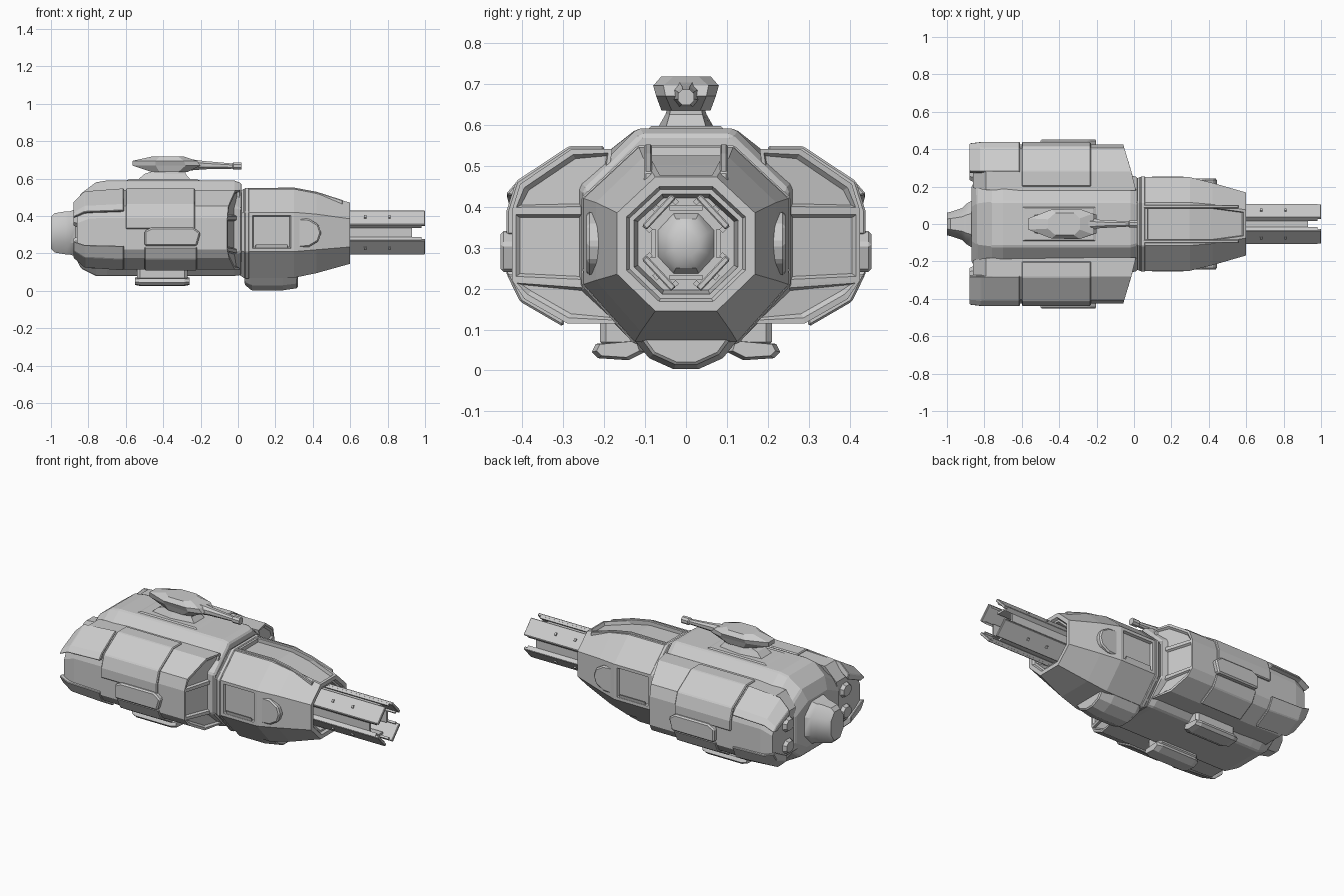
import bpy, bmesh, math
from mathutils import Matrix, Vector


def finish(name, bm, bevel=0.0, smooth=None):
    bmesh.ops.recalc_face_normals(bm, faces=bm.faces[:])
    me = bpy.data.meshes.new(name)
    bm.to_mesh(me)
    bm.free()
    ob = bpy.data.objects.new(name, me)
    bpy.context.collection.objects.link(ob)
    if bevel:
        m = ob.modifiers.new("bevel", 'BEVEL')
        m.width, m.segments, m.limit_method = bevel, 1, 'ANGLE'
    if smooth:
        bpy.context.view_layer.objects.active = ob
        ob.select_set(True)
        bpy.ops.object.shade_smooth_by_angle(angle=math.radians(smooth))
        ob.select_set(False)
    return ob


def loft_bm(sections, start=True, end=True):
    """Skin a list of closed rings of 3D points; returns bmesh and vertex rings."""
    bm = bmesh.new()
    rings = [[bm.verts.new(p) for p in s] for s in sections]
    n = len(rings[0])
    for a, b in zip(rings, rings[1:]):
        for i in range(n):
            bm.faces.new((a[i], a[(i + 1) % n], b[(i + 1) % n], b[i]))
    if start:
        bm.faces.new(rings[0][::-1])
    if end:
        bm.faces.new(rings[-1])
    return bm, rings


def sym(x, half):
    """Ring at x from a half profile (y, z), mirrored across y."""
    return [(x, y, z) for y, z in half] + [(x, -y, z) for y, z in reversed(half)]


def ring(x, pts, s=1, ky=1.0, kz=1.0, c=(0.3, 0.32)):
    """Ring at x on side s, scaled about centre c."""
    return [(x, s * (c[0] + (y - c[0]) * ky), c[1] + (z - c[1]) * kz) for y, z in pts]


def prism_y(name, xz, y0, y1, s, bevel=0.0):
    bm, _ = loft_bm([[(x, s * y, z) for x, z in xz] for y in (y0, y1)])
    return finish(name, bm, bevel)


def box(name, lo, hi, bevel=0.0, rot=0.0):
    size, mid = Vector(hi) - Vector(lo), (Vector(hi) + Vector(lo)) / 2
    bm = bmesh.new()
    m = Matrix.Translation(mid) @ Matrix.Rotation(rot, 4, 'X') @ Matrix.Diagonal((*size, 1))
    bmesh.ops.create_cube(bm, size=1, matrix=m)
    return finish(name, bm, bevel)


def octa(x, ry, rz, zc=0.31, yc=0.0):
    k = 0.45
    return [(x, yc + a * ry, zc + b * rz) for a, b in
            ((k, 1), (1, k), (1, -k), (k, -1), (-k, -1), (-1, -k), (-1, k), (-k, 1))]


# central rear hull
bm, _ = loft_bm([sym(-0.87, [(0.09, 0.45), (0.2, 0.4), (0.2, 0.24), (0.1, 0.18)]),
                 sym(-0.84, [(0.11, 0.52), (0.24, 0.44), (0.24, 0.21), (0.12, 0.12)]),
                 sym(-0.76, [(0.12, 0.58), (0.25, 0.48), (0.25, 0.2), (0.14, 0.08)]),
                 sym(-0.7, [(0.12, 0.59), (0.26, 0.48), (0.26, 0.2), (0.14, 0.08)]),
                 sym(-0.02, [(0.12, 0.59), (0.26, 0.45), (0.26, 0.2), (0.14, 0.08)]),
                 sym(0.02, [(0.11, 0.575), (0.25, 0.44), (0.25, 0.21), (0.13, 0.085)])])
finish("rear_hull", bm, 0.008)

# side pods with recessed front panels
pod = [(0.18, 0.54), (0.28, 0.54), (0.405, 0.455), (0.425, 0.39), (0.425, 0.22),
       (0.395, 0.175), (0.29, 0.115), (0.16, 0.115), (0.2, 0.21), (0.2, 0.39)]
for s in (1, -1):
    front = [(0.01 - 0.3 * max(y - 0.2, 0), s * y, z) for y, z in pod]
    bm, r = loft_bm([ring(-0.86, pod, s, 0.9, 0.6), ring(-0.79, pod, s, 0.98, 0.97),
                     ring(-0.6, pod, s), front], end=False)
    f = r[-1]
    caps = [bm.faces.new([f[i] for i in idx]) for idx in
            ((0, 1, 2, 3, 9), (9, 3, 4, 8), (8, 4, 5, 6, 7))]
    bmesh.ops.recalc_face_normals(bm, faces=bm.faces[:])
    bmesh.ops.inset_individual(bm, faces=caps, thickness=0.014, depth=0)
    bmesh.ops.inset_individual(bm, faces=caps, thickness=0.01, depth=-0.012)
    finish("side_pod", bm)

    # wrap-around armour plates on the pod
    wrap = [(0.2, 0.548), (0.285, 0.548), (0.415, 0.462), (0.438, 0.39), (0.438, 0.33),
            (0.4, 0.33), (0.38, 0.4), (0.27, 0.5), (0.2, 0.5)]
    bm, _ = loft_bm([ring(-0.6, wrap, s), ring(-0.23, wrap, s)])
    finish("upper_armour", bm, 0.005)
    low = [(0.438, 0.235), (0.405, 0.168), (0.3, 0.107), (0.29, 0.15), (0.4, 0.235)]
    bm, _ = loft_bm([ring(-0.5, low, s), ring(-0.22, low, s)])
    finish("lower_armour", bm, 0.005)
    prism_y("side_box", [(-0.5, 0.24), (-0.5, 0.32), (-0.46, 0.34), (-0.24, 0.34),
                         (-0.2, 0.31), (-0.22, 0.24)], 0.41, 0.453, s, 0.008)

    # flaps overhanging the back of the pod
    for name, pts in (("rear_upper_flap", [(0.28, 0.55), (0.41, 0.465), (0.44, 0.43), (0.4, 0.42), (0.27, 0.5)]),
                      ("rear_lower_flap", [(0.44, 0.24), (0.405, 0.168), (0.3, 0.108), (0.3, 0.16), (0.41, 0.24)])):
        bm, _ = loft_bm([ring(-0.88, pts, s, 0.95, 0.68), ring(-0.82, pts, s, 1, 0.93), ring(-0.61, pts, s)])
        finish(name, bm, 0.004)
    # stubby exhaust lumps
    for z in (0.25, 0.38):
        bm, _ = loft_bm([octa(-0.88, 0.035, 0.03, z, s * 0.27), octa(-0.83, 0.06, 0.055, z, s * 0.27)])
        finish("small_exhaust", bm)

    # landing skids
    skid = [(0.1, 0.045), (0.14, 0.025), (0.215, 0.03), (0.23, 0.045), (0.22, 0.065), (0.11, 0.075)]
    bm, _ = loft_bm([ring(-0.55, skid, s, 0.8, 0.8, (0.17, 0.06)), ring(-0.52, skid, s),
                     ring(-0.29, skid, s), ring(-0.26, skid, s, 0.8, 0.8, (0.17, 0.06))])
    finish("skid", bm)
    box("skid_mount", (-0.54, min(s * 0.1, s * 0.21), 0.055), (-0.27, max(s * 0.1, s * 0.21), 0.13), 0.015)

    # fairing behind the nose window, roof rail
    prism_y("window_fairing", [(0.31, 0.39), (0.38, 0.385), (0.43, 0.355), (0.445, 0.31),
                               (0.43, 0.265), (0.38, 0.235), (0.31, 0.23)], 0.18, 0.243, s, 0.008)
    prism_y("roof_rail", [(0.05, 0.5), (0.05, 0.55), (0.3, 0.552), (0.42, 0.53), (0.56, 0.485), (0.56, 0.46)],
            0.083, 0.102, s, 0.004)

# main engine block
bm, _ = loft_bm([octa(-1.0, 0.06, 0.085), octa(-0.98, 0.065, 0.105), octa(-0.92, 0.085, 0.115),
                 octa(-0.9, 0.105, 0.115), octa(-0.86, 0.13, 0.13)])
finish("main_engine", bm, smooth=35)

# nose section: octagonal, with side windows, roof recess and muzzle opening
half = [(0.115, 0.545), (0.25, 0.42), (0.25, 0.21), (0.125, 0.07)]
bm, r = loft_bm([sym(0.0, [(0.1, 0.52), (0.235, 0.41), (0.235, 0.22), (0.12, 0.09)]),
                 sym(0.03, half), sym(0.06, half), sym(0.3, half),
                 sym(0.42, [(0.105, 0.52), (0.22, 0.41), (0.22, 0.22), (0.11, 0.095)]),
                 sym(0.6, [(0.075, 0.472), (0.168, 0.385), (0.168, 0.235), (0.075, 0.145)])])
bmesh.ops.recalc_face_normals(bm, faces=bm.faces[:])


def inside(x0, x1, test):
    return [f for f in bm.faces if x0 < f.calc_center_median().x < x1 and test(f)]


win = inside(0.1, 0.25, lambda f: abs(f.normal.y) > 0.95)
bmesh.ops.inset_individual(bm, faces=win, thickness=0.025, depth=0)
bmesh.ops.inset_individual(bm, faces=win, thickness=0.008, depth=-0.015)
roof = inside(0.1, 0.58, lambda f: f.normal.z > 0.9)
bmesh.ops.inset_region(bm, faces=roof, thickness=0.018, depth=0)
bmesh.ops.inset_region(bm, faces=roof, thickness=0.004, depth=-0.02)
muzzle = inside(0.59, 0.61, lambda f: f.normal.x > 0.9)
for t, d in ((0.025, 0), (0.008, -0.015), (0.012, 0), (0.01, -0.08)):
    bmesh.ops.inset_region(bm, faces=muzzle, thickness=t, depth=d)
finish("nose_section", bm)

# raised collar where the nose widens, and chin bulge below
bm, _ = loft_bm([sym(x, [(y * 1.02, 0.31 + (z - 0.31) * 1.02) for y, z in half]) for x in (0.035, 0.06)])
finish("nose_collar", bm, 0.004)
chin = [(0.03, 0.003), (0.09, 0.03), (0.135, 0.085)]
bm, _ = loft_bm([sym(0.035, [(0.02, 0.035), (0.08, 0.05), (0.12, 0.09)]), sym(0.07, chin), sym(0.24, chin),
                 sym(0.32, [(0.025, 0.015), (0.08, 0.04), (0.12, 0.095)])])
finish("chin_bulge", bm, 0.006)

# cannon: four slanted rails, inner strips and a breech dome
for sy in (1, -1):
    for sz in (1, -1):
        y, z, a = sy * 0.066, 0.312 + sz * 0.075, -sy * sz * math.radians(47)
        box("cannon_rail", (0.52, y - 0.052, z - 0.008), (1.0, y + 0.052, z + 0.008), 0.003, a)
        for t in (1, -1):
            ly, lz = sy * (0.062 + t * 0.032), 0.312 + sz * (0.07 - t * 0.034)
            box("rail_lip", (0.52, ly - 0.006, lz - 0.012), (0.98, ly + 0.006, lz + 0.012), 0, a)
        for x in (0.68, 0.81):
            box("rail_bolt", (x - 0.006, y + sy * 0.005 - 0.008, z + sz * 0.006 - 0.008),
                (x + 0.006, y + sy * 0.005 + 0.008, z + sz * 0.006 + 0.008), 0, a)
    yy = sy * 0.08
    box("side_strip", (0.52, yy - 0.006, 0.275), (0.93, yy + 0.006, 0.345))
    zz = 0.312 + sy * 0.085
    box("centre_strip", (0.52, -0.04, zz - 0.006), (0.93, 0.04, zz + 0.006))
bm, _ = loft_bm([octa(0.5, 0.07, 0.075), octa(0.535, 0.055, 0.06), octa(0.55, 0.03, 0.03)])
finish("breech", bm, smooth=40)


# roof turret: low hull deck, neck, narrow tail with wider shoulders, barrel
def slab(z, stations):
    return [(x, y, z) for x, y in stations] + [(x, -y, z) for x, y in reversed(stations)]


bm, _ = loft_bm([slab(0.58, [(-0.62, 0.1), (-0.18, 0.1)]), slab(0.597, [(-0.58, 0.085), (-0.22, 0.085)])])
finish("turret_deck", bm)
bm, _ = loft_bm([slab(0.59, [(-0.54, 0.05), (-0.4, 0.07), (-0.25, 0.05)]),
                 slab(0.625, [(-0.5, 0.04), (-0.4, 0.05), (-0.28, 0.04)]),
                 slab(0.66, [(-0.4, 0.035), (-0.35, 0.04), (-0.28, 0.035)])])
finish("turret_neck", bm)
bm, _ = loft_bm([slab(0.635, [(-0.46, 0.03), (-0.42, 0.055), (-0.32, 0.06), (-0.27, 0.035)]),
                 slab(0.67, [(-0.565, 0.03), (-0.44, 0.065), (-0.28, 0.073), (-0.2, 0.05)]),
                 slab(0.695, [(-0.565, 0.03), (-0.44, 0.078), (-0.29, 0.08), (-0.22, 0.055)]),
                 slab(0.718, [(-0.46, 0.025), (-0.42, 0.06), (-0.32, 0.06), (-0.29, 0.03)])])
finish("turret_head", bm)
bm, _ = loft_bm([octa(-0.3, 0.045, 0.035, 0.675), octa(-0.18, 0.022, 0.022, 0.672), octa(-0.03, 0.014, 0.014, 0.667),
                 octa(-0.025, 0.02, 0.019, 0.667), octa(0.02, 0.02, 0.019, 0.667)])
finish("turret_barrel", bm)
